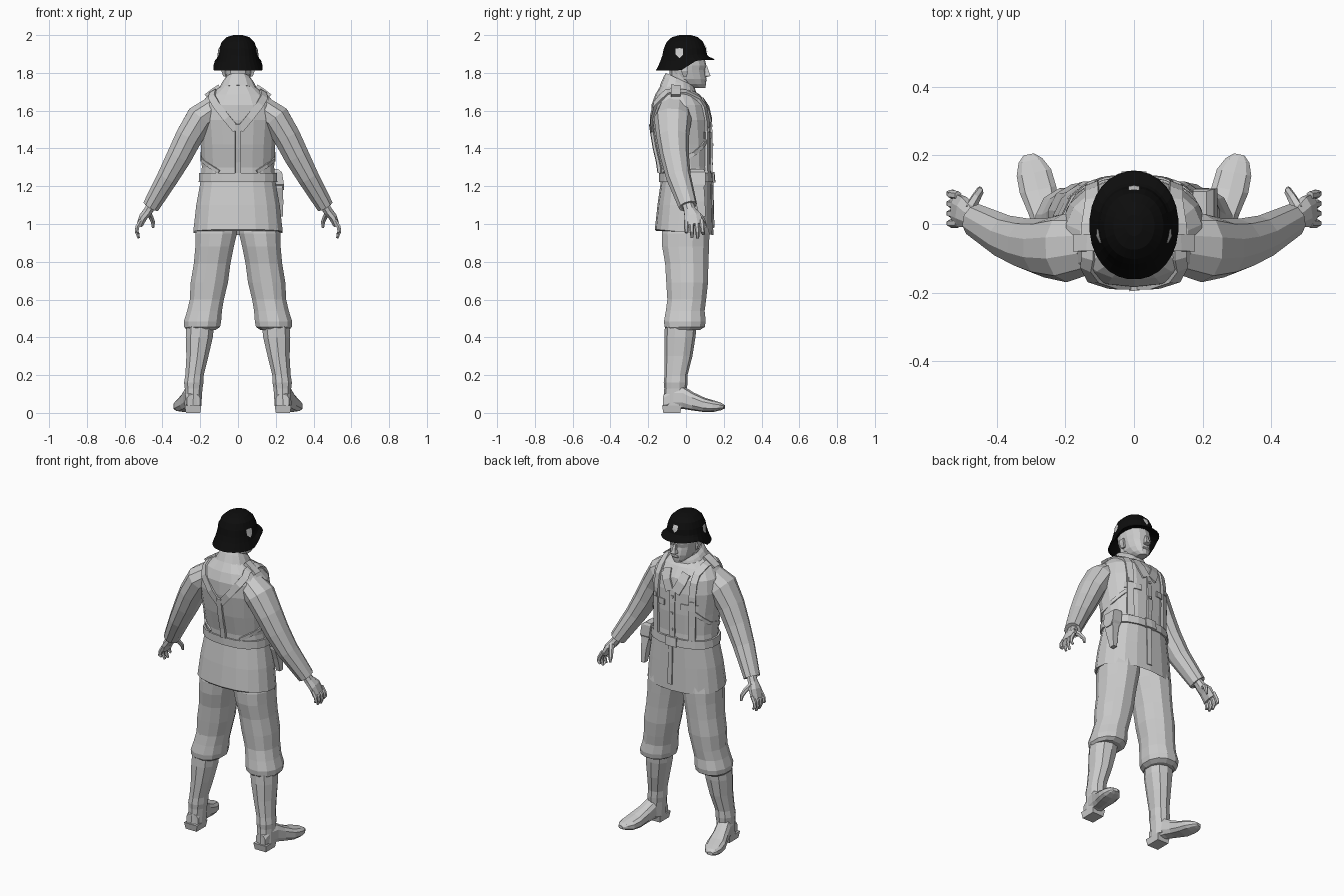
import bpy, bmesh, math
from mathutils import Vector as V
from mathutils.bvhtree import BVHTree


def material(name, c):
    m = bpy.data.materials.new(name)
    m.diffuse_color = (*c, 1)
    return m


GREY = material("cloth grey", (0.6, 0.6, 0.6))
BLACK = material("helmet black", (0.004, 0.004, 0.004))


def finish(name, bm, mat, mirror):
    me = bpy.data.meshes.new(name)
    bm.to_mesh(me)
    tree = BVHTree.FromBMesh(bm)
    bm.free()
    ob = bpy.data.objects.new(name, me)
    bpy.context.collection.objects.link(ob)
    me.materials.append(mat)
    if mirror:
        ob.modifiers.new("mirror", 'MIRROR').use_mirror_merge = False
    return tree


def skin(name, rings, mat=GREY, mirror=False):
    """Closed surface through rings of equal point count."""
    bm = bmesh.new()
    vs = [[bm.verts.new(p) for p in r] for r in rings]
    n = len(vs[0])
    for a, b in zip(vs, vs[1:]):
        for i in range(n):
            j = (i + 1) % n
            bm.faces.new((a[i], a[j], b[j], b[i]))
    bm.faces.new(vs[0][::-1])
    bm.faces.new(vs[-1])
    bmesh.ops.recalc_face_normals(bm, faces=bm.faces)
    return finish(name, bm, mat, mirror)


def ring(c, u, v, n=12, p=2.0):
    out = []
    for i in range(n):
        a = 2 * math.pi * (i + 0.5) / n
        x, y = math.cos(a), math.sin(a)
        out.append(V(c) + u * math.copysign(abs(x) ** (2 / p), x)
                   + v * math.copysign(abs(y) ** (2 / p), y))
    return out


def loft(name, rows, n=12, p=2.2, mat=GREY, mirror=False):
    """Level rings: centre x, y, z, radius x, radius y, drop toward the front."""
    return skin(name, [ring((x, y, z), V((rx, 0, 0)), V((0, ry, -(t[0] if t else 0))), n, p)
                       for x, y, z, rx, ry, *t in rows], mat, mirror)


def tube(name, rows, n=8, mirror=True):
    """Rings across a path: x, y, z, side radius, y radius."""
    pts = [V(r[:3]) for r in rows]
    rings = []
    for i, r in enumerate(rows):
        d = (pts[min(i + 1, len(pts) - 1)] - pts[max(i - 1, 0)]).normalized()
        u = V((0, 1, 0)).cross(d).normalized()
        rings.append(ring(r[:3], u * r[3], d.cross(u) * r[4], n))
    return skin(name, rings, GREY, mirror)


# Jacket with hollow hem
torso = loft("jacket", [
    (0, -.01, 1.02, .19, .12), (0, -.01, .962, .23, .146), (0, -.01, .957, .24, .155, .015),
    (0, -.005, 1.1, .224, .146), (0, .002, 1.22, .202, .136), (0, -.003, 1.3, .194, .134),
    (0, -.015, 1.42, .2, .15), (0, -.027, 1.55, .213, .157), (0, -.034, 1.63, .2, .149),
    (0, -.045, 1.685, .16, .118), (0, -.04, 1.72, .095, .09, .02),
    (0, -.035, 1.745, .07, .074, .03)], n=18, p=2.3)
loft("collar", [(0, -.038, 1.7, .108, .1, .035), (0, -.034, 1.745, .084, .084, .035),
                (0, -.032, 1.765, .068, .075, .035), (0, -.032, 1.745, .055, .062, .035)], n=14)
loft("belt", [(0, .002, 1.222, .206, .14), (0, .002, 1.222, .211, .145),
              (0, 0, 1.27, .208, .144), (0, 0, 1.27, .2, .138)], n=18, p=2.3)


# Rays that place trim on the jacket
def front(x, z): return torso.ray_cast(V((x, 1, z)), V((0, -1, 0)))[:2]
def back(x, z): return torso.ray_cast(V((x, -1, z)), V((0, 1, 0)))[:2]
def side(y, z): return torso.ray_cast(V((1, y, z)), V((-1, 0, 0)))[:2]
def top(x, y): return torso.ray_cast(V((x, y, 3)), V((0, 0, -1)))[:2]


def ribbon(name, hits, width, thick=.01, mirror=True):
    rings = []
    for i, (p, nrm) in enumerate(hits):
        t = hits[min(i + 1, len(hits) - 1)][0] - hits[max(i - 1, 0)][0]
        w = t.cross(nrm).normalized() * width / 2
        rings.append([p - w - nrm * .01, p + w - nrm * .01, p + w + nrm * thick, p - w + nrm * thick])
    return skin(name, rings, GREY, mirror)


# Shoulder harness and trim
ribbon("shoulder_strap", [front(.12, z) for z in (1.27, 1.36, 1.45, 1.54, 1.62, 1.66)]
       + [top(.13, y) for y in (.0, -.05, -.1)]
       + [back(.135, 1.67), back(.115, 1.63), back(.06, 1.56), back(.008, 1.5)], .04, .012)
ribbon("back_strap", [back(0, z) for z in (1.53, 1.47, 1.4, 1.33, 1.27)], .03, .014, False)
ribbon("underarm_strap", [front(.12, 1.45), front(.16, 1.41), side(.04, 1.37), side(-.05, 1.34),
                          back(.15, 1.31), back(.1, 1.275)], .02, .01)
ribbon("shoulder_board", [top(x, -.055) for x in (.095, .13, .165)], .05, .016)
ribbon("lapel", [front(.065, 1.66), front(.05, 1.61), front(.02, 1.55)], .055, .009)
ribbon("button_placket", [front(0, z) for z in (1.57, 1.48, 1.4, 1.27)], .035, .006, False)
ribbon("skirt_placket", [front(.008, z) for z in (1.22, 1.1, .98)], .03, .006, False)
ribbon("pocket_flap", [front(x, 1.47) for x in (.055, .09, .15)], .035, .007)
ribbon("belt_buckle", [front(x, 1.246) for x in (-.035, 0, .035)], .055, .018, False)
for k, z in enumerate((1.52, 1.42, 1.32)):
    ribbon("button_%d" % k, [front(-.007, z), front(.007, z)], .014, .011, False)
ribbon("strap_stud", [front(.108, 1.5), front(.132, 1.5)], .024, .018)


# Holster on the right hip
def box_ring(x, y, z, hx, hy):
    return [V((x + a * hx, y + b * hy, z)) for a, b in ((-1, -1), (1, -1), (1, 1), (-1, 1))]


skin("holster", [box_ring(.2, .06, 1.25, .025, .035), box_ring(.213, .06, 1.19, .024, .036),
                 box_ring(.222, .075, 1.12, .018, .026), box_ring(.225, .088, 1.04, .013, .016)])
skin("holster_flap", [box_ring(.192, .06, 1.29, .02, .035), box_ring(.203, .06, 1.275, .03, .042),
                      box_ring(.212, .062, 1.21, .031, .042), box_ring(.214, .066, 1.18, .029, .02)])

# Sleeves
tube("sleeve", [(.13, -.06, 1.61, .07, .085), (.2, -.07, 1.56, .08, .1), (.26, -.07, 1.46, .075, .086),
                (.31, -.06, 1.36, .07, .076), (.37, -.04, 1.25, .06, .066), (.46, .01, 1.095, .047, .05),
                (.455, .008, 1.105, .038, .04)], n=10)
# Hands
tube("palm", [(.452, .008, 1.11, .026, .03), (.475, .02, 1.07, .026, .034),
              (.5, .035, 1.04, .024, .048), (.52, .043, .995, .018, .05)])
for k, tip in enumerate((.955, .928, .925, .945)):
    y = .002 + .027 * k
    tube("finger_%d" % k, [(.513, y, 1.02, .012, .013), (.533, y + .001 * k, .985, .012, .013),
                           (.537, y + .002 * k, .96, .011, .011), (.525, y + .003 * k, tip, .007, .008)], n=6)
tube("thumb", [(.48, .04, 1.065, .016, .02), (.462, .075, 1.04, .014, .015),
               (.45, .095, 1.01, .012, .012), (.45, .103, .98, .007, .007)], n=6)

# Trousers
loft("trouser_leg", [(.105, 0, 1.04, .1, .115), (.115, -.002, .95, .113, .13), (.124, -.002, .88, .105, .128),
                     (.137, .004, .79, .1, .118), (.152, .006, .69, .102, .114), (.165, .004, .6, .093, .106),
                     (.177, -.004, .54, .095, .106), (.188, -.006, .485, .102, .114),
                     (.19, -.007, .455, .098, .11), (.195, -.012, .44, .08, .09)], n=12, mirror=True)
# Boots
loft("boot_shaft", [(.2, -.028, .46, .076, .084), (.205, -.032, .4, .075, .082), (.215, -.04, .3, .061, .074),
                    (.23, -.053, .2, .051, .061), (.234, -.055, .16, .054, .063), (.235, -.055, .13, .049, .06),
                    (.238, -.058, .04, .046, .062)], n=10, mirror=True)


def foot_ring(x, y, hw, lo, hi):
    return ring((x, y, (lo + hi) / 2), V((hw, -hw * .2, 0)), V((0, 0, (hi - lo) / 2)), 10, 2.8)


skin("boot_foot", [foot_ring(.235, -.115, .036, .02, .1), foot_ring(.238, -.06, .045, .02, .14),
                   foot_ring(.25, -.01, .043, .02, .14), foot_ring(.264, .04, .046, .012, .108),
                   foot_ring(.28, .1, .055, .004, .08), foot_ring(.292, .15, .052, .006, .065),
                   foot_ring(.302, .185, .036, .014, .054), foot_ring(.307, .203, .016, .022, .042)], mirror=True)
skin("boot_heel", [box_ring(.238, -.075, 0, .038, .045), box_ring(.238, -.075, .04, .044, .052)], mirror=True)

# Head
loft("neck", [(0, -.025, 1.68, .066, .064), (0, -.022, 1.74, .062, .06), (0, -.018, 1.82, .066, .07)], n=10)
loft("head", [(0, .066, 1.72, .026, .036), (0, .038, 1.74, .05, .068), (0, .02, 1.768, .066, .088),
              (0, .01, 1.8, .073, .094), (0, .008, 1.815, .076, .093), (0, .004, 1.84, .08, .104),
              (0, -.005, 1.89, .08, .1)], n=14)
skin("nose", [box_ring(0, .1, 1.778, .014, .008), box_ring(0, .112, 1.784, .017, .018),
              box_ring(0, .108, 1.8, .01, .016), box_ring(0, .1, 1.835, .008, .012)])
skin("lips", [box_ring(0, .094, 1.752, .018, .012), box_ring(0, .1, 1.758, .022, .011),
              box_ring(0, .097, 1.766, .016, .012)])
skin("ear", [box_ring(.072, -.005, 1.782, .006, .01), box_ring(.078, -.008, 1.81, .01, .018),
             box_ring(.078, -.008, 1.835, .008, .016)], mirror=True)


# Helmet: the rim rises toward the front visor
def helmet_ring(rx, y0, y1, z, rise):
    pts = []
    for p in ring((0, (y0 + y1) / 2, z), V((rx, 0, 0)), V((0, (y1 - y0) / 2, 0)), 28, 2.1):
        s = min(1, max(0, (p.y + .04) / .11))
        p.z += rise * s * s * (3 - 2 * s)
        pts.append(p)
    return pts


helmet = skin("helmet", [
    helmet_ring(.085, -.11, .105, 1.875, .01), helmet_ring(.123, -.153, .145, 1.815, .053),
    helmet_ring(.13, -.162, .155, 1.812, .055), helmet_ring(.127, -.155, .148, 1.822, .052),
    helmet_ring(.113, -.137, .12, 1.86, .027), helmet_ring(.106, -.126, .112, 1.892, .005),
    helmet_ring(.1, -.118, .106, 1.93, 0), helmet_ring(.086, -.102, .09, 1.965, 0),
    helmet_ring(.06, -.075, .064, 1.989, 0), helmet_ring(.025, -.035, .027, 2.0, 0)], BLACK)


# Blank pale shield plates on the helmet
def plate(name, origin, across, aim, size, mirror):
    bm = bmesh.new()
    vs = []
    for a, b in ((0, 0), (-1, 1.2), (0, 1.3), (1, 1.2), (1, -.4), (0, -1.4), (-1, -.4)):
        hit = helmet.ray_cast(V(origin) + V(across) * a * size + V((0, 0, b * size)), V(aim))
        vs.append(bm.verts.new(hit[0] - V(aim) * .004))
    for i in range(1, 7):
        bm.faces.new((vs[0], vs[i], vs[i % 6 + 1]))
    finish(name, bm, GREY, mirror)


plate("side_plate", (1, -.035, 1.905), (0, 1, 0), (-1, 0, 0), .02, True)
plate("front_plate", (0, 1, 1.93), (-1, 0, 0), (0, -1, 0), .016, False)
